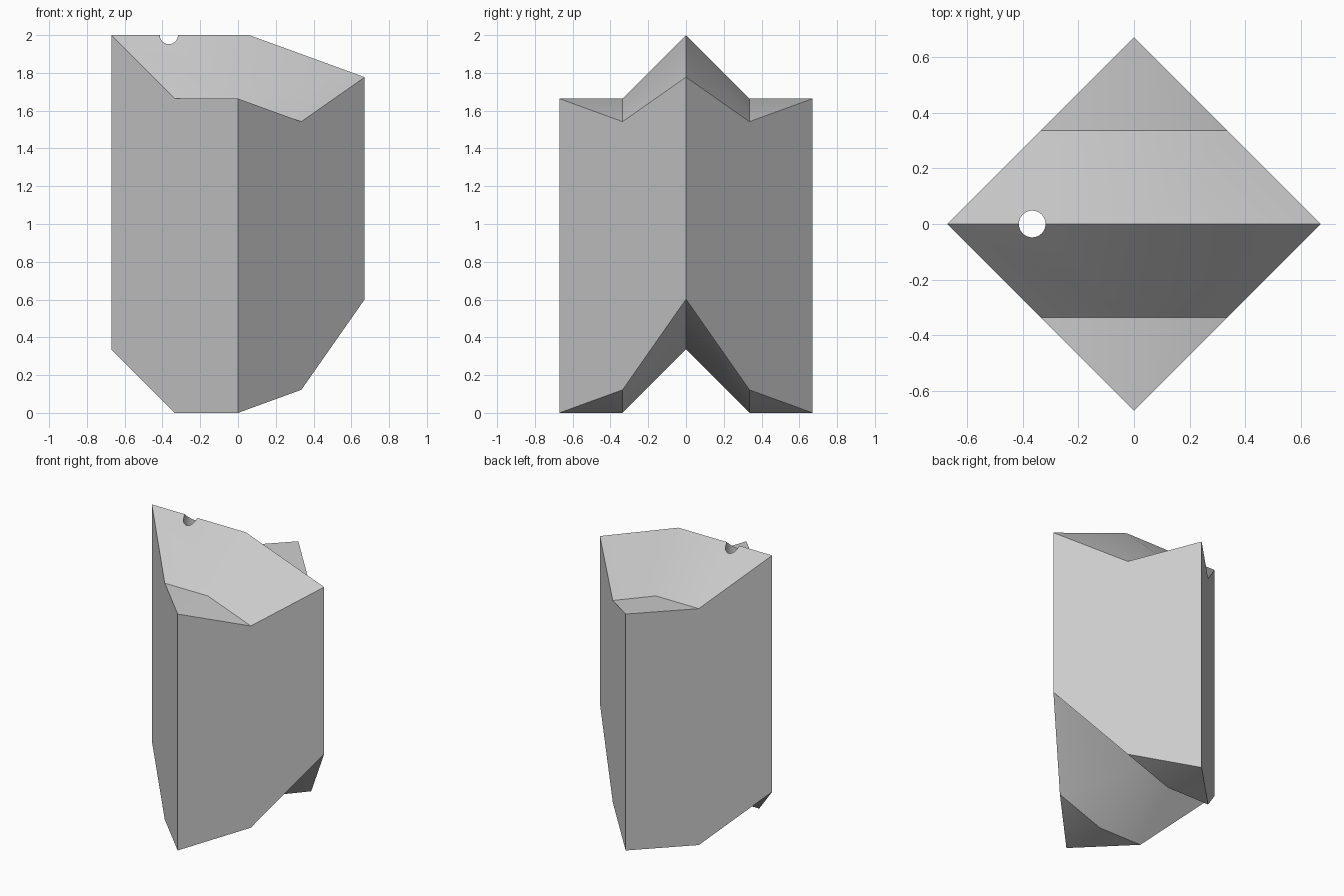
import bpy
import bmesh
import math
from mathutils import Vector

cube = bpy.data.objects.get("Cube")
if cube:
    bpy.data.objects.remove(cube, do_unlink=True)

HEIGHT = 2.0
HALF = 0.671                     # half diagonal of the diamond plan
RIDGE = 0.336                    # ridge height and half width
SLOPE = math.tan(math.radians(20))
MITRE = math.tan(math.radians(10))

grey = bpy.data.materials.new("light grey")
grey.use_nodes = True
grey.diffuse_color = (0.6, 0.6, 0.6, 1)
grey.node_tree.nodes["Principled BSDF"].inputs["Base Color"].default_value = (0.6, 0.6, 0.6, 1)

# Ridged cross-section swept along x, bent down on top and up below
ys = (-1, -RIDGE, 0, RIDGE, 1)


def ring(place):
    points = []
    for side, order in ((1, ys), (-1, ys[::-1])):
        for y in order:
            rise = RIDGE if y == 0 else 0
            z = HEIGHT - RIDGE + rise if side > 0 else rise
            bend = side * MITRE * rise
            x = bend if place == 0 else place
            if place > 0:
                z -= side * SLOPE * (x - bend)
            points.append((x, y, z))
    return points


bm = bmesh.new()
rings = [[bm.verts.new(p) for p in ring(place)] for place in (-1, 0, 1)]
for a, b in zip(rings, rings[1:]):
    for i in range(len(a)):
        j = (i + 1) % len(a)
        bm.faces.new((a[i], a[j], b[j], b[i]))
bm.faces.new(rings[0])
bm.faces.new(rings[-1][::-1])

# Trim the sweep to the diamond plan with four upright planes
for sx in (-1, 1):
    for sy in (-1, 1):
        cut = bmesh.ops.bisect_plane(
            bm, geom=bm.verts[:] + bm.edges[:] + bm.faces[:], dist=1e-5,
            plane_co=(sx * HALF, 0, 0), plane_no=Vector((sx, sy, 0)).normalized(),
            clear_outer=True)
        edges = [e for e in cut["geom_cut"] if isinstance(e, bmesh.types.BMEdge)]
        bmesh.ops.holes_fill(bm, edges=edges, sides=0)
bmesh.ops.remove_doubles(bm, verts=bm.verts[:], dist=1e-4)
bmesh.ops.recalc_face_normals(bm, faces=bm.faces[:])
mesh = bpy.data.meshes.new("block")
bm.to_mesh(mesh)
bm.free()
mesh.materials.append(grey)
block = bpy.data.objects.new("block", mesh)
bpy.context.collection.objects.link(block)

# Round hole drilled through the ridge
bpy.ops.mesh.primitive_cylinder_add(vertices=48, radius=0.048, depth=3,
                                    location=(-0.366, 0, 1))
drill = bpy.context.object
drill.name = "hole_cutter"
drill.hide_render = True
drill.data.materials.append(grey)
hole = block.modifiers.new("hole", 'BOOLEAN')
hole.operation = 'DIFFERENCE'
hole.solver = 'EXACT'
hole.object = drill

bpy.ops.object.select_all(action='DESELECT')
block.select_set(True)
bpy.context.view_layer.objects.active = block
bpy.ops.object.modifier_apply(modifier="hole")
bpy.data.objects.remove(drill, do_unlink=True)
bpy.ops.object.shade_smooth_by_angle(angle=math.radians(30))
